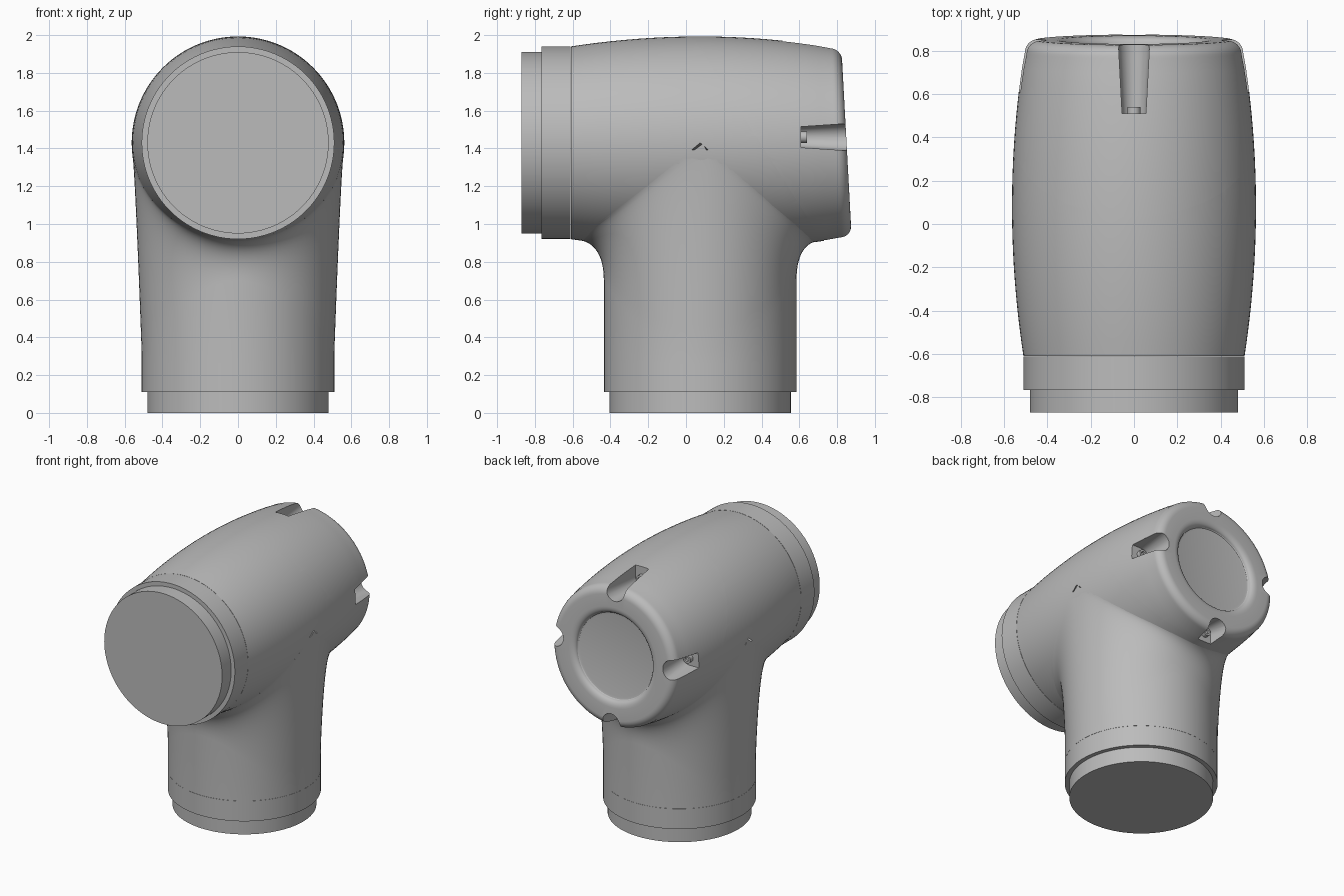
import bpy
import bmesh
from math import sin, cos, pi, radians, sqrt
from mathutils import Vector

if "Cube" in bpy.data.objects:
    bpy.data.objects.remove(bpy.data.objects["Cube"], do_unlink=True)

SEG = 96
AXIS_Z = 1.43      # height of the horizontal barrel axis
POST_Y = 0.075     # depth of the vertical post axis
SPLIT_CO = Vector((0, 0.03, 2.0))
SPLIT_NO = Vector((0, 1.1, 0.7)).normalized()

grey = bpy.data.materials.new("plain grey")
grey.use_nodes = True
GREY = (0.5, 0.5, 0.5, 1)
grey.diffuse_color = GREY
grey.node_tree.nodes["Principled BSDF"].inputs["Base Color"].default_value = GREY


def loft(name, rings, split=None):
    """Skin closed rings of points, cap both ends, optionally keep one side of the split."""
    bm = bmesh.new()
    rows = [[bm.verts.new(p) for p in ring] for ring in rings]
    n = len(rows[0])
    for a, b in zip(rows, rows[1:]):
        for i in range(n):
            j = (i + 1) % n
            bm.faces.new((a[i], a[j], b[j], b[i]))
    bm.faces.new(rows[0])
    bm.faces.new(rows[-1])
    if split:
        geom = bm.verts[:] + bm.edges[:] + bm.faces[:]
        bmesh.ops.bisect_plane(bm, geom=geom, plane_co=SPLIT_CO, plane_no=SPLIT_NO,
                               clear_inner=split == "back", clear_outer=split == "front")
        rim = [e for e in bm.edges if e.is_boundary]
        bmesh.ops.holes_fill(bm, edges=rim, sides=0)
    bmesh.ops.recalc_face_normals(bm, faces=bm.faces[:])
    mesh = bpy.data.meshes.new(name)
    bm.to_mesh(mesh)
    bm.free()
    mesh.materials.append(grey)
    obj = bpy.data.objects.new(name, mesh)
    bpy.context.collection.objects.link(obj)
    return obj


def smooth(obj):
    bpy.ops.object.select_all(action="DESELECT")
    obj.select_set(True)
    bpy.context.view_layer.objects.active = obj
    bpy.ops.object.shade_smooth_by_angle(angle=radians(30))


def angles(n=SEG):
    return [2 * pi * i / n for i in range(n)]


def barrel_ring(y, r):
    """Ring round the horizontal axis; the back end leans slightly."""
    lean = -0.054 * min(max(y / 0.8, 0), 1)
    return [(r * sin(a), y + lean * r * cos(a), AXIS_Z + r * cos(a)) for a in angles()]


def post_ring(z, r):
    return [(r * sin(a), POST_Y + r * cos(a), z) for a in angles()]


def barrel_radius(y):
    return 0.563 - 0.053 * ((y - 0.08) / 0.69) ** 2


# Front flange and collar
smooth(loft("front_flange", [barrel_ring(-0.87, 0.48), barrel_ring(-0.76, 0.48)]))
smooth(loft("front_collar", [barrel_ring(-0.765, 0.51), barrel_ring(-0.612, 0.51)]))

# Bottom flange and collar
smooth(loft("bottom_flange", [post_ring(0, 0.48), post_ring(0.12, 0.48)]))
smooth(loft("bottom_collar", [post_ring(0.11, 0.51), post_ring(0.259, 0.51)]))

# Bulging barrel with a rounded rim and a recessed end disc
profile = [(-0.61 + 0.07 * i, barrel_radius(-0.61 + 0.07 * i)) for i in range(21)]
for i in range(9):
    a = pi / 2 * i / 8
    profile.append((0.79 + 0.06 * sin(a), 0.445 + 0.06 * cos(a)))
for i in range(7):
    a = pi / 2 * i / 6
    profile.append((0.82 + 0.03 * cos(a), 0.36 - 0.05 * sin(a)))
profile += [(0.815, 0.305), (0.812, 0.29)]
profile.pop(20)
barrel = [barrel_ring(y, r) for y, r in profile]
smooth(loft("elbow_barrel", barrel, "front"))
cap = loft("end_cap", barrel, "back")


# Vertical post flowing into the barrel through a fillet
def post_curve(a):
    s, c = sin(a), cos(a)
    reach = 0.51 + (0.145 if c > 0 else 0.17) * 1.0
    end_y = POST_Y + reach * c
    r = barrel_radius(end_y)
    start = Vector((0.51 * s, POST_Y + 0.51 * c, 0.70 - 0.38 * s * s))
    corner = Vector((0.545 * s, POST_Y + 0.51 * c, AXIS_Z - sqrt(r * r - (0.545 * s) ** 2)))
    end = Vector((r * s, end_y, AXIS_Z - r * abs(c)))
    pts = [Vector((start.x, start.y, 0.26))]
    for i in range(15):
        t = i / 14
        pts.append(start * (1 - t) ** 2 + corner * (2 * t * (1 - t)) + end * t * t)
    return pts


columns = [post_curve(a) for a in angles()]
smooth(loft("vertical_post", list(zip(*columns))))


# Four screw slots cut into the cap, each with a socket screw
def slot_ring(a, y, w, depth):
    out, side = Vector((sin(a), 0, cos(a))), Vector((cos(a), 0, -sin(a)))
    base = Vector((0, y, AXIS_Z + 0.03 * abs(sin(a))))
    section = [(w, 0.8)]
    section += [(w * cos(pi * i / 12), depth - w * sin(pi * i / 12)) for i in range(13)]
    section.append((-w, 0.8))
    return [base + side * u + out * v for u, v in section]


def screw_ring(a, y, r):
    centre = Vector((0, y, AXIS_Z + 0.03 * abs(sin(a)))) + Vector((sin(a), 0, cos(a))) * 0.455
    return [centre + Vector((r * cos(b), 0, r * sin(b))) for b in angles(24)]


cutters = []
for label, a, y in (("top", 0, 0.51), ("left", pi / 2, 0.61),
                    ("bottom", pi, 0.73), ("right", -pi / 2, 0.61)):
    cutter = loft(label + "_slot_cutter",
                  [slot_ring(a, y, 0.055, 0.455), slot_ring(a, 0.95, 0.078, 0.485)])
    cutter.hide_render = True
    cutters.append(cutter)
    mod = cap.modifiers.new(label + " slot", "BOOLEAN")
    mod.operation = "DIFFERENCE"
    mod.solver = "EXACT"
    mod.object = cutter
    smooth(loft(label + "_screw", [screw_ring(a, y - 0.02, 0.03), screw_ring(a, y + 0.03, 0.03),
                                   screw_ring(a, y + 0.03, 0.016), screw_ring(a, y + 0.015, 0.016)]))

# Bake the slots into the cap, then drop the cutters
bpy.context.view_layer.update()
graph = bpy.context.evaluated_depsgraph_get()
baked = bpy.data.meshes.new_from_object(cap.evaluated_get(graph))
cap.modifiers.clear()
cap.data = baked
for cutter in cutters:
    bpy.data.objects.remove(cutter, do_unlink=True)
smooth(cap)
